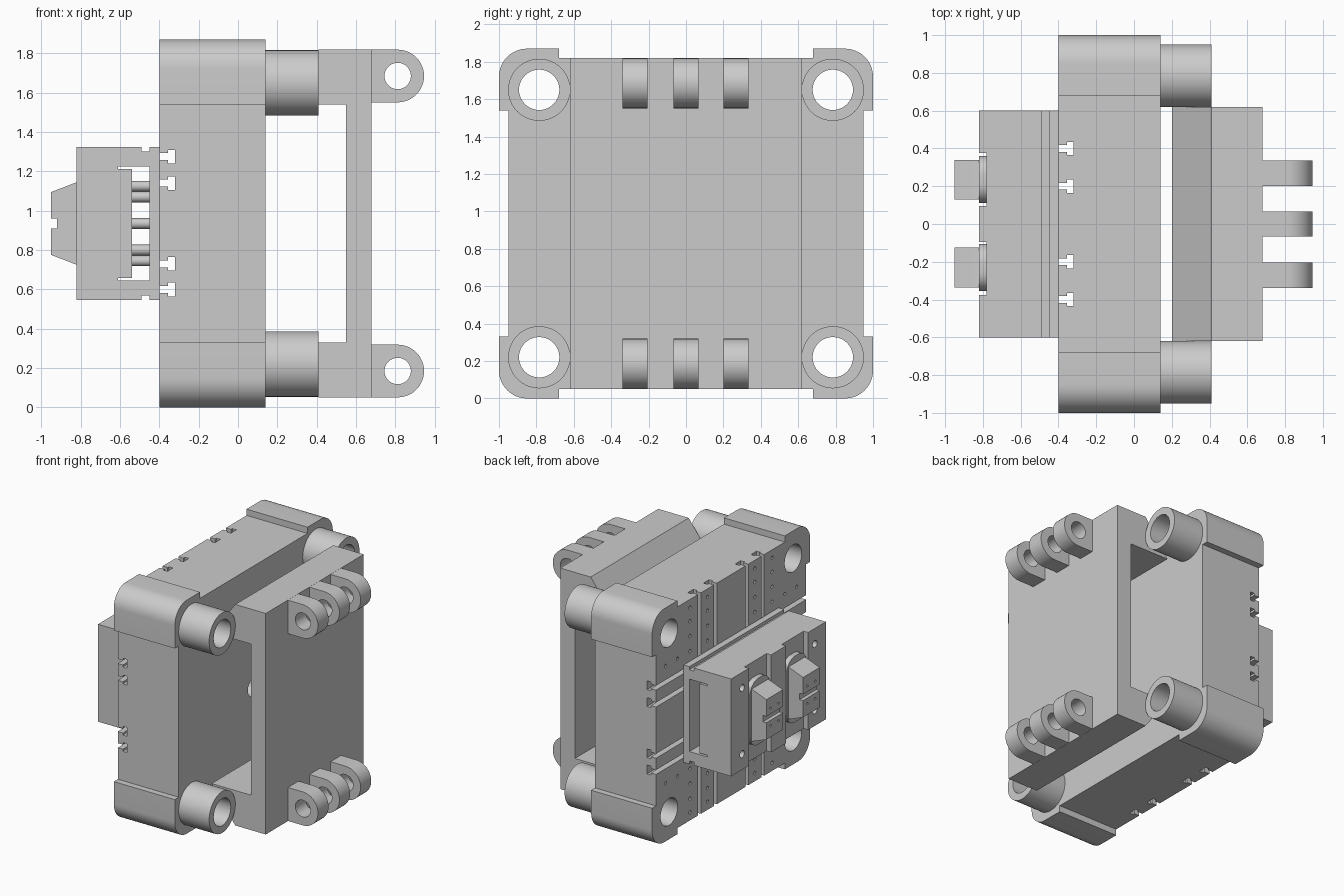
import bpy, bmesh, math
from mathutils import Vector

cube = bpy.data.objects.get("Cube")
if cube:
    bpy.data.objects.remove(cube, do_unlink=True)

grey = bpy.data.materials.new("light_grey")
grey.use_nodes = True
grey.diffuse_color = (0.6, 0.6, 0.6, 1)
grey.node_tree.nodes["Principled BSDF"].inputs["Base Color"].default_value = (0.6, 0.6, 0.6, 1)

MID = 0.935  # height of the horizontal mirror plane


def rect(a, b, c, d):
    return [(a, c), (b, c), (b, d), (a, d)]


def arc(u, v, r, start, end, n=12):
    angles = [math.radians(start + (end - start) * i / n) for i in range(n + 1)]
    return [(u + r * math.cos(t), v + r * math.sin(t)) for t in angles]


def circle(u, v, r, n=40):
    return arc(u, v, r, 0, 360, n)[:-1]


def flip(points):
    """Same profile mirrored about the middle height."""
    return [(u, 2 * MID - v) for u, v in points]


def place(axis, u, v, w):
    return Vector({"x": (w, u, v), "y": (u, w, v), "z": (u, v, w)}[axis])


def solid(name, axis, *pieces):
    """Object made of prisms; each piece is (profile, start, end) along the axis."""
    bm = bmesh.new()
    for points, start, end in pieces:
        face = bm.faces.new([bm.verts.new(place(axis, u, v, start)) for u, v in points])
        ext = bmesh.ops.extrude_face_region(bm, geom=[face])
        moved = [g for g in ext["geom"] if isinstance(g, bmesh.types.BMVert)]
        bmesh.ops.translate(bm, verts=moved, vec=place(axis, 0, 0, end - start))
    bmesh.ops.recalc_face_normals(bm, faces=bm.faces)
    mesh = bpy.data.meshes.new(name)
    bm.to_mesh(mesh)
    bm.free()
    mesh.materials.append(grey)
    obj = bpy.data.objects.new(name, mesh)
    bpy.context.collection.objects.link(obj)
    return obj


def select(obj):
    bpy.ops.object.select_all(action="DESELECT")
    obj.select_set(True)
    bpy.context.view_layer.objects.active = obj


def cut(obj, axis, *pieces):
    cutter = solid("cutter", axis, *pieces)
    cutter.hide_render = True
    mod = obj.modifiers.new("cut", "BOOLEAN")
    mod.operation, mod.solver, mod.object = "DIFFERENCE", "EXACT", cutter
    select(obj)
    bpy.ops.object.modifier_apply(modifier=mod.name)
    bpy.data.objects.remove(cutter, do_unlink=True)


def finish(obj):
    select(obj)
    bpy.ops.object.shade_smooth_by_angle(angle=math.radians(30))


# Main body: slab with four raised, rounded corner pads
quarter = [(0.68, 0.885), (0.68, 0.935)] + arc(0.85, 0.785, 0.15, 90, 0) + [(1, 0.605), (0.95, 0.605)]
upper = quarter[::-1] + [(-y, z) for y, z in quarter]
outline = [(y, MID + z) for y, z in upper]
outline += [(y, MID - z) for y, z in reversed(upper)]
body = solid("main_body", "x", (outline, -0.4, 0.14))

# Bolt holes and a small cable hole through the body
corners = [(y, z) for y in (-0.785, 0.785) for z in (0.22, 1.65)]
cut(body, "x", *[(circle(y, z, 0.108), -0.5, 0.3) for y, z in corners])
cut(body, "x", (circle(0, 0.85, 0.075), -0.3, 0.3))

# T-slots in the rear face, two pairs each way


def t_slot(c):
    half = [(-0.5, 0.018), (-0.355, 0.018), (-0.355, 0.035), (-0.32, 0.035)]
    return [(x, c + w) for x, w in half] + [(x, c - w) for x, w in reversed(half)]


for c in (-0.4, -0.2, 0.2, 0.4):
    cut(body, "z", (t_slot(c), -0.2, 2.1))
for c in (0.6, 0.73, 1.14, 1.275):
    cut(body, "y", (t_slot(c), -1.2, 1.2))

# Pin holes in columns and short rows
pins = [(y, MID + d) for y in (0.3, 0.52) for d in (0.47, 0.59, 0.71, 0.82)]
pins += [(y, MID + 0.47) for y in (0.68, 0.83)]
pins = [(s * y, z) for y, z in pins for s in (-1, 1)]
pins += flip(pins)
cut(body, "x", *[(circle(y, z, 0.014, 10), -0.45, -0.37) for y, z in pins])
finish(body)

# Corner tubes
for i, (y, z) in enumerate(corners):
    tube = solid(f"corner_tube_{i + 1}", "x", (circle(y, z, 0.166, 56), 0.14, 0.41))
    cut(tube, "x", (circle(y, z, 0.108), 0, 0.6))
    finish(tube)

# Hinge bracket: C-section with sloped flange ends
half = [(0.68, 1.82), (0.41, 1.82), (0.2, 1.54), (0.55, 1.54)]
bracket = solid("hinge_bracket", "y", (half + flip(half)[::-1], -0.62, 0.62))
finish(bracket)

# Hinge lugs
for label, z in (("lower", 0.185), ("upper", 1.685)):
    for i, y in enumerate((-0.272, 0, 0.268)):
        shape = [(0.68, z - 0.134)] + arc(0.812, z, 0.134, -90, 90, 24) + [(0.68, z + 0.134)]
        lug = solid(f"{label}_lug_{i + 1}", "y", (shape, y - 0.067, y + 0.067))
        cut(lug, "y", (circle(0.812, z, 0.067), y - 0.2, y + 0.2))
        finish(lug)

# Rear module with grooved edges
half = [(-0.82, 1.325), (-0.49, 1.325), (-0.49, 1.3), (-0.45, 1.3), (-0.45, 1.325), (-0.4, 1.325)]
module = solid("rear_module", "y", (half + flip(half)[::-1], -0.6, 0.6))
window = [(-0.45, 1.225), (-0.61, 1.225), (-0.61, 1.213), (-0.54, 1.213)]
cut(module, "y", (window + flip(window)[::-1], -0.8, 0.8))
cut(module, "z", *[(rect(-0.9, -0.78, s * 0.235 - 0.14, s * 0.235 + 0.14), 0.4, 1.5) for s in (-1, 1)])
cut(module, "x", *[(circle(y, z, 0.028, 24), -0.9, -0.72) for y in (-0.46, 0.46) for z in (0.67, 1.2)])
finish(module)

# Rods bridging the module window
rods = [(circle(y, z, 0.027, 20), -0.55, -0.44)
        for y in (-0.235, 0.235) for z in (0.745, 0.8, 0.935, 1.07, 1.125)]
finish(solid("window_rods", "x", *rods))

# Connectors: rounded tongue, recessed bridge and two tapered jaws each
jaw = [(-0.95, 0.96), (-0.95, 1.095), (-0.82, 1.145), (-0.8, 1.145), (-0.8, 0.96)]
for side, c in (("right", -0.23), ("left", 0.235)):
    tongue = []
    for u, v, a in ((0.025, 1.1, 0), (-0.025, 1.1, 90), (-0.025, 0.77, 180), (0.025, 0.77, 270)):
        tongue += arc(c + u, v, 0.1, a, a + 90, 8)
    finish(solid(f"{side}_tongue", "x", (tongue, -0.82, -0.78)))
    solid(f"{side}_bridge", "y", (rect(-0.92, -0.8, 0.9, 0.97), c - 0.105, c + 0.105))
    jaws = solid(f"{side}_jaws", "y", (jaw, c - 0.105, c + 0.105), (flip(jaw), c - 0.105, c + 0.105))
    cut(jaws, "x", *[(circle(c + d, MID + e, 0.01, 8), -1, -0.92)
                     for d in (-0.05, 0.05) for e in (-0.07, 0.07)])
    finish(jaws)
